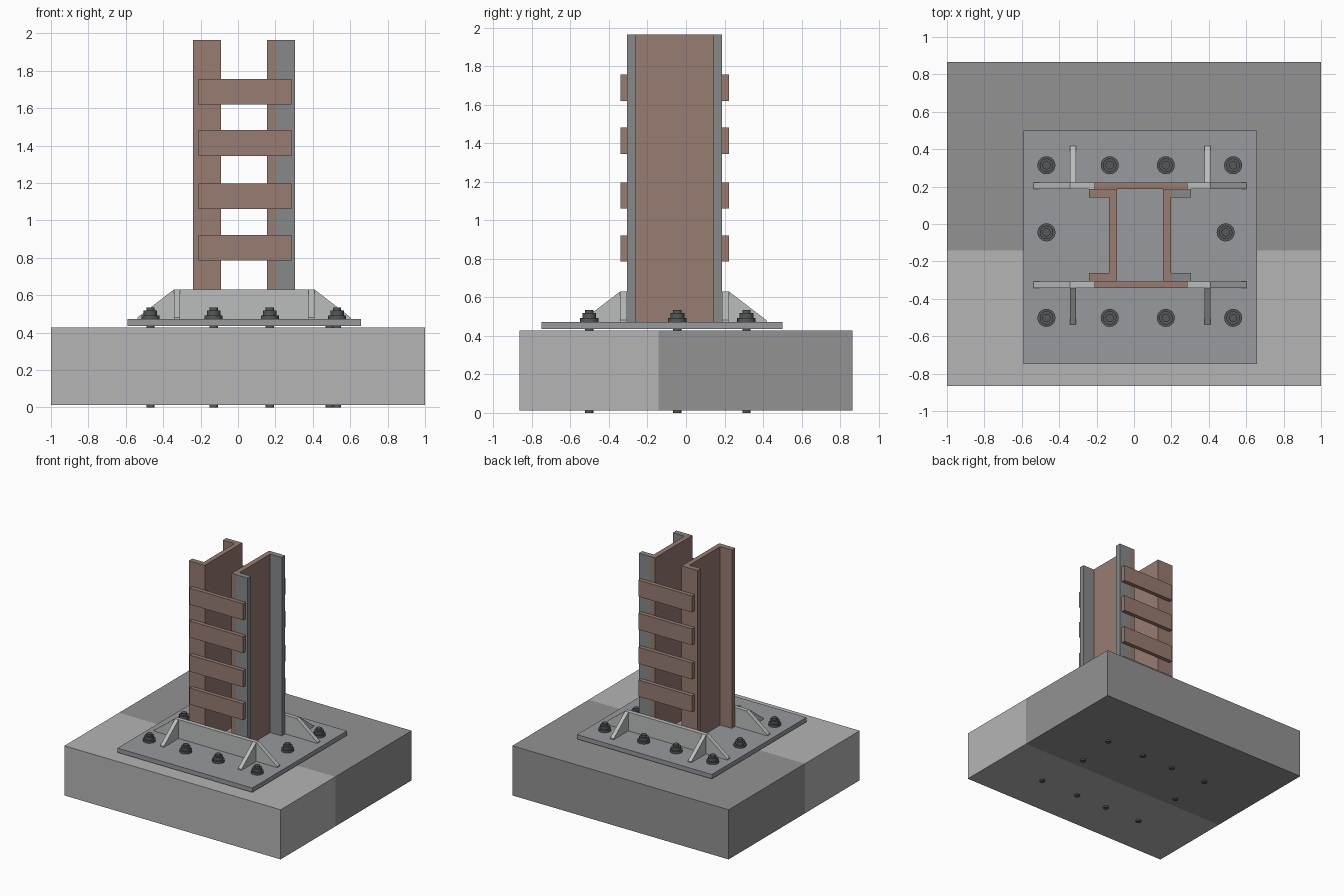
import bpy, bmesh
from mathutils import Vector

if "Cube" in bpy.data.objects:
    bpy.data.objects.remove(bpy.data.objects["Cube"])


def material(name, rgb):
    m = bpy.data.materials.new(name)
    m.diffuse_color = (*rgb, 1)
    m.use_nodes = True
    m.node_tree.nodes["Principled BSDF"].inputs["Base Color"].default_value = m.diffuse_color
    return m


BROWN = material("brown_steel", (0.31, 0.20, 0.165))
STEEL = material("flange_grey", (0.24, 0.25, 0.255))
PLATE = material("plate_grey", (0.31, 0.32, 0.34))
LIGHT = material("gusset_grey", (0.50, 0.51, 0.51))
CONC_A = material("light_concrete", (0.46, 0.46, 0.46))
CONC_B = material("dark_concrete", (0.29, 0.29, 0.29))
BOLT = material("bolt_grey", (0.09, 0.10, 0.10))


def finish(bm, name, mat):
    bmesh.ops.recalc_face_normals(bm, faces=bm.faces)
    me = bpy.data.meshes.new(name)
    bm.to_mesh(me)
    bm.free()
    ob = bpy.data.objects.new(name, me)
    bpy.context.collection.objects.link(ob)
    me.materials.append(mat)
    return ob


def extrude(name, points, direction, mat):
    """Solid made by sweeping a flat outline along a direction."""
    bm = bmesh.new()
    face = bm.faces.new([bm.verts.new(p) for p in points])
    new = bmesh.ops.extrude_face_region(bm, geom=[face])["geom"]
    bmesh.ops.translate(bm, vec=Vector(direction),
                        verts=[g for g in new if isinstance(g, bmesh.types.BMVert)])
    return finish(bm, name, mat)


def box(name, x, y, z, mat):
    pts = [(x[0], y[0], z[0]), (x[1], y[0], z[0]), (x[1], y[1], z[0]), (x[0], y[1], z[0])]
    return extrude(name, pts, (0, 0, z[1] - z[0]), mat)


def lathe(name, profile, loc, mat, n=24):
    """Stepped round part from (radius, z) points, closed at both ends."""
    bm = bmesh.new()
    vs = [bm.verts.new((r, 0, z)) for r, z in profile]
    es = [bm.edges.new(p) for p in zip(vs, vs[1:])]
    bmesh.ops.spin(bm, geom=vs + es, cent=(0, 0, 0), axis=(0, 0, 1),
                   angle=6.2831853, steps=n, use_duplicate=False)
    bmesh.ops.remove_doubles(bm, verts=bm.verts, dist=1e-4)
    ob = finish(bm, name, mat)
    ob.location = loc
    return ob


# concrete footing in two pours
box("footing_front", (-1, 1), (-0.865, -0.143), (0.012, 0.427), CONC_A)
box("footing_back", (-1, 1), (-0.143, 0.865), (0.012, 0.427), CONC_B)

# base plate
ZP, ZG, ZT = 0.473, 0.63, 1.964
box("base_plate", (-0.59, 0.657), (-0.749, 0.501), (0.436, ZP), PLATE)

# left channel, one brown section
Y0, Y1, T = -0.307, 0.188, 0.045
left = [(-0.092, Y0), (-0.092, Y1), (-0.24, Y1), (-0.24, Y1 - T), (-0.133, Y1 - T),
        (-0.133, Y0 + T), (-0.24, Y0 + T), (-0.24, Y0)]
extrude("left_channel", [(x, y, ZP) for x, y in left], (0, 0, ZT - ZP), BROWN)

# right channel, brown web with grey flanges
box("right_channel_web", (0.155, 0.198), (Y0, Y1), (ZP, ZT), BROWN)
box("right_front_flange", (0.198, 0.305), (Y0, Y0 + T), (ZP, ZT), STEEL)
box("right_back_flange", (0.198, 0.305), (Y1 - T, Y1), (ZP, ZT), STEEL)

# batten plates on both faces
for z in (0.785, 1.06, 1.345, 1.62):
    box("front_batten", (-0.21, 0.285), (Y0 - 0.034, Y0), (z, z + 0.137), BROWN)
    box("back_batten", (-0.21, 0.285), (Y1, Y1 + 0.034), (z, z + 0.137), BROWN)

# long gussets and the triangular ribs standing against them
for side, s, yf in (("front", -1, Y0), ("back", 1, Y1)):
    long_outline = [(-0.537, ZP), (0.602, ZP), (0.602, ZP + 0.008), (0.41, ZG),
                    (-0.343, ZG), (-0.537, ZP + 0.008)]
    extrude(side + "_gusset", [(x, yf, z) for x, z in long_outline], (0, s * 0.035, 0), LIGHT)
    a, b = yf + s * 0.035, yf + s * 0.23
    for x in (-0.342, 0.376):
        rib = [(x, a, ZP), (x, b, ZP), (x, b, ZP + 0.008), (x, a, ZG)]
        extrude(side + "_rib", rib, (0.032, 0, 0), LIGHT)

# anchor bolts through plate and footing, with washer and nut
spots = [(x, y) for y in (-0.502, 0.314) for x in (-0.468, -0.13, 0.17, 0.53)]
spots += [(-0.468, -0.045), (0.49, -0.045)]
for x, y in spots:
    lathe("anchor_bolt", [(0, 0), (0.022, 0), (0.022, 0.535), (0, 0.535)], (x, y, 0), BOLT)
    lathe("washer", [(0, ZP), (0.048, ZP), (0.048, 0.492), (0, 0.492)], (x, y, 0), BOLT)
    lathe("nut", [(0, 0.492), (0.036, 0.492), (0.036, 0.518), (0, 0.518)], (x, y, 0), BOLT)
for ob in bpy.data.objects:
    ob.select_set(ob.name.startswith(("anchor_bolt", "washer", "nut")))
    if ob.select_get():
        bpy.context.view_layer.objects.active = ob
bpy.ops.object.shade_smooth_by_angle()
